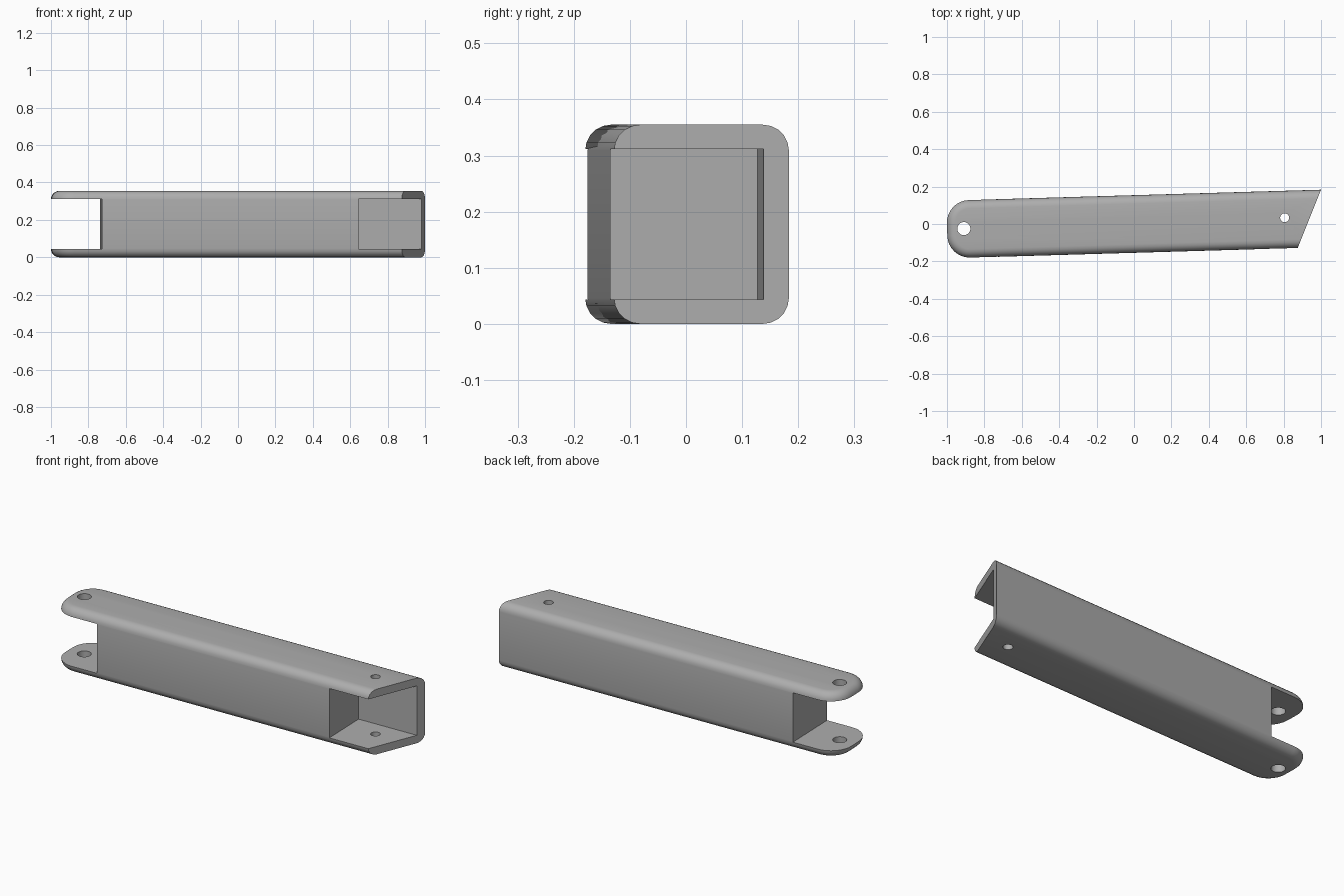
import bpy
import bmesh
from math import pi, sin, cos, atan, radians
from mathutils import Vector, Matrix

if "Cube" in bpy.data.objects:
    bpy.data.objects.remove(bpy.data.objects["Cube"], do_unlink=True)

HALF_W, HEIGHT, WALL = 0.154, 0.355, 0.043
EDGE_R, END_R = 0.046, 0.12
TILT = Matrix.Rotation(atan(0.0293), 4, "Z")

grey = bpy.data.materials.new("light_grey")
grey.use_nodes = True
colour = (0.42, 0.42, 0.42, 1)
grey.diffuse_color = colour
grey.node_tree.nodes["Principled BSDF"].inputs["Base Color"].default_value = colour


def make_object(name, bm):
    bmesh.ops.recalc_face_normals(bm, faces=bm.faces)
    mesh = bpy.data.meshes.new(name)
    bm.to_mesh(mesh)
    bm.free()
    mesh.materials.append(grey)
    obj = bpy.data.objects.new(name, mesh)
    bpy.context.collection.objects.link(obj)
    return obj


def outline(inset, steps=8):
    """Plan of the beam: square right end, rounded left end, shrunk by inset."""
    w, r, left = HALF_W - inset, END_R - inset, -1 + inset
    pts = [(1.2, w)]
    for side, start in ((1, pi / 2), (-1, pi)):
        for i in range(steps + 1):
            a = start + pi / 2 * i / steps
            pts.append((left + r + r * cos(a), side * (w - r) + r * sin(a)))
    return pts + [(1.2, -w)]


def make_beam():
    bm = bmesh.new()
    # Stacked outlines give the rounded lower and upper edges
    angles = [pi / 2 * i / 5 for i in range(6)]
    lower = [(EDGE_R * (1 - sin(a)), EDGE_R * (1 - cos(a))) for a in angles]
    levels = lower + [(d, HEIGHT - z) for d, z in reversed(lower)]
    rings = [[bm.verts.new((x, y, z)) for x, y in outline(d)] for d, z in levels]
    for a, b in zip(rings, rings[1:]):
        for i in range(len(a) - 1):
            bm.faces.new((a[i], a[i + 1], b[i + 1], b[i]))
    bm.faces.new(rings[0])
    bm.faces.new(rings[-1])
    bm.faces.new([r[0] for r in rings] + [r[-1] for r in reversed(rings)])
    # Slanted right end
    tip, heel = Vector((1.005, 0.154, 0)), Vector((0.871, -0.154, 0))
    along = tip - heel
    cut = bmesh.ops.bisect_plane(bm, geom=bm.verts[:] + bm.edges[:] + bm.faces[:],
                                 plane_co=tip, plane_no=(along.y, -along.x, 0),
                                 clear_outer=True)
    edges = [e for e in cut["geom_cut"] if isinstance(e, bmesh.types.BMEdge)]
    bmesh.ops.contextual_create(bm, geom=edges)
    return make_object("beam", bm)


def box_cutter(name, x0, x1, y0, y1):
    bm = bmesh.new()
    bmesh.ops.create_cube(bm, size=1)
    bmesh.ops.scale(bm, vec=(x1 - x0, y1 - y0, HEIGHT - 2 * WALL), verts=bm.verts)
    bmesh.ops.translate(bm, vec=((x0 + x1) / 2, (y0 + y1) / 2, HEIGHT / 2), verts=bm.verts)
    return make_object(name, bm)


def pin_cutter(name, x, y, radius):
    bm = bmesh.new()
    bmesh.ops.create_cone(bm, cap_ends=True, segments=24, radius1=radius,
                          radius2=radius, depth=1)
    bmesh.ops.translate(bm, vec=(x, y, HEIGHT / 2), verts=bm.verts)
    return make_object(name, bm)


beam = make_beam()
cutters = [
    box_cutter("fork_slot_cutter", -1.2, -0.733, -0.4, 0.4),
    box_cutter("end_pocket_cutter", 0.641, 1.3, -0.4, HALF_W - 0.045),
    pin_cutter("fork_hole_cutter", -0.91, 0.002, 0.035),
    pin_cutter("pocket_hole_cutter", 0.806, 0.010, 0.024),
]
for cutter in cutters:
    cutter.hide_render = True
    mod = beam.modifiers.new(cutter.name, "BOOLEAN")
    mod.operation, mod.solver, mod.object = "DIFFERENCE", "EXACT", cutter

# Apply the cuts and discard the cutters
bpy.context.view_layer.objects.active = beam
beam.select_set(True)
for mod in list(beam.modifiers):
    bpy.ops.object.modifier_apply(modifier=mod.name)
for cutter in cutters:
    bpy.data.objects.remove(cutter, do_unlink=True)

# Swing the beam to its slight angle
beam.data.transform(TILT)
bpy.ops.object.select_all(action="DESELECT")
beam.select_set(True)
bpy.ops.object.shade_smooth_by_angle(angle=radians(30))
